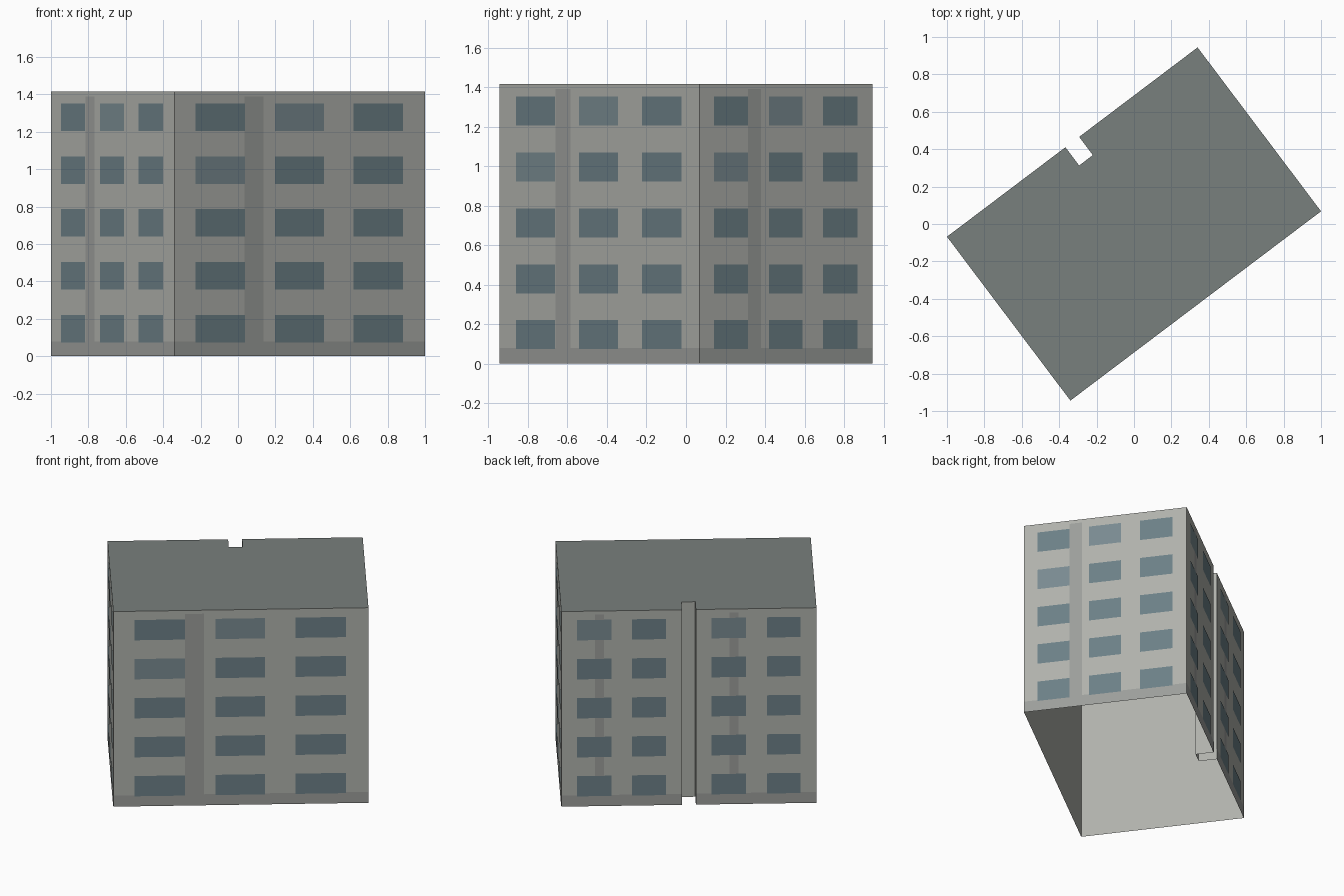
import bpy, bmesh
from mathutils import Vector

if "Cube" in bpy.data.objects:
    bpy.data.objects.remove(bpy.data.objects["Cube"])

H = 1.415          # building height
PITCH = 0.283      # storey spacing


def material(name, rgb):
    m = bpy.data.materials.new(name)
    m.diffuse_color = (*rgb, 1)
    m.use_nodes = True
    m.node_tree.nodes["Principled BSDF"].inputs["Base Color"].default_value = m.diffuse_color
    return m


wall_mat = material("wall_paint", (0.43, 0.44, 0.41))
trim_mat = material("trim_paint", (0.33, 0.34, 0.325))
roof_mat = material("roof_felt", (0.19, 0.215, 0.205))
glass_mat = material("window_glass", (0.15, 0.215, 0.24))
pale_mat = material("window_glass_pale", (0.19, 0.255, 0.28))


def make_object(name, polys, mats):
    """polys: list of (points, material index)"""
    bm = bmesh.new()
    for pts, mi in polys:
        f = bm.faces.new([bm.verts.new(p) for p in pts])
        f.material_index = mi
    bmesh.ops.remove_doubles(bm, verts=bm.verts, dist=1e-5)
    me = bpy.data.meshes.new(name)
    bm.to_mesh(me)
    bm.free()
    for m in mats:
        me.materials.append(m)
    ob = bpy.data.objects.new(name, me)
    bpy.context.collection.objects.link(ob)
    return ob


# Footprint, counter-clockwise: rotated rectangle with a notch in the back
A, B = Vector((-1, -0.068)), Vector((-0.34, -0.944))
C, D = -A, -B
along = (A - D).normalized()
inward = (B - A).normalized()
length = (A - D).length
N1 = D + along * (length / 2 - 0.046)
N2 = D + along * (length / 2 + 0.046)
depth = inward * 0.122
outline = [A, B, C, D, N1, N1 + depth, N2 + depth, N2]

# Walls (underside is open) and flat roof
walls = []
for p, q in zip(outline, outline[1:] + outline[:1]):
    walls.append(([(*p, 0), (*q, 0), (*q, H), (*p, H)], 0))
make_object("outer_walls", walls, [wall_mat])
make_object("flat_roof", [([(*p, H) for p in outline], 0)], [roof_mat])


def panel(p, q, u0, u1, z0, z1, off):
    """Flat panel lying just outside the wall from p to q"""
    d = q - p
    n = Vector((d.y, -d.x)).normalized() * off
    a, b = p + d * u0 + n, p + d * u1 + n
    return [(*a, z0), (*b, z0), (*b, z1), (*a, z1)]


wide = [(0.083, 0.28), (0.40, 0.595), (0.713, 0.912)]
narrow = [(0.13, 0.415), (0.588, 0.868)]
facades = [
    ("left", A, B, wide, {(4, 1)}),
    ("front", B, C, wide, {(4, 1), (3, 0)}),
    ("right", C, D, wide, {(4, 1), (3, 0)}),
    ("back_a", D, N1, narrow, {(4, 0)}),
    ("back_b", N2, A, narrow, {(4, 0)}),
]

# Painted plinth, vertical band and window grid on every facade
for name, p, q, cols, pale in facades:
    make_object(name + "_trim", [
        (panel(p, q, 0, 1, 0, 0.08, 0.001), 0),
        (panel(p, q, 0.28, 0.355, 0.08, 1.39, 0.001), 0)], [trim_mat])
    windows = []
    for row in range(5):
        z = 0.073 + row * PITCH
        for c, (u0, u1) in enumerate(cols):
            windows.append((panel(p, q, u0, u1, z, z + 0.147, 0.002),
                            int((row, c) in pale)))
    make_object(name + "_windows", windows, [glass_mat, pale_mat])
